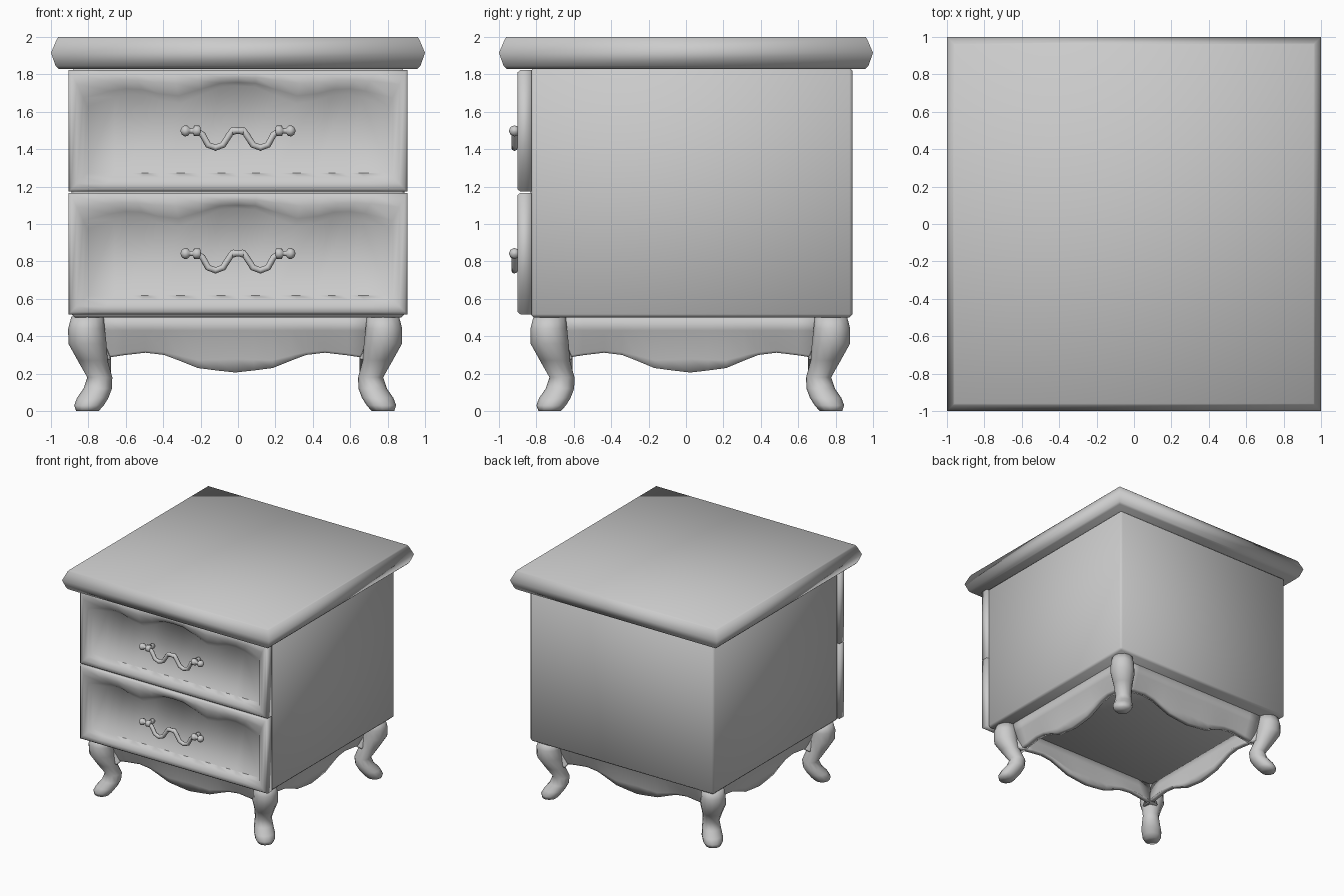
import bpy, bmesh, math
from mathutils import Vector

if "Cube" in bpy.data.objects:
    bpy.data.objects.remove(bpy.data.objects["Cube"])

grey = bpy.data.materials.new("plain grey")
grey.use_nodes = True
grey.diffuse_color = (0.6, 0.6, 0.6, 1)
grey.node_tree.nodes["Principled BSDF"].inputs["Base Color"].default_value = (0.6, 0.6, 0.6, 1)


def finish(name, bm):
    bmesh.ops.recalc_face_normals(bm, faces=bm.faces)
    for f in bm.faces:
        f.smooth = True
    mesh = bpy.data.meshes.new(name)
    bm.to_mesh(mesh)
    bm.free()
    mesh.materials.append(grey)
    ob = bpy.data.objects.new(name, mesh)
    bpy.context.collection.objects.link(ob)
    return ob


def loft(name, rings, closed=False):
    """Skin a row of equal rings; cap the ends unless the row is a loop."""
    bm = bmesh.new()
    vs = [[bm.verts.new(p) for p in r] for r in rings]
    n = len(vs[0])
    pairs = list(zip(vs, vs[1:])) + ([(vs[-1], vs[0])] if closed else [])
    for a, b in pairs:
        for i in range(n):
            j = (i + 1) % n
            bm.faces.new((a[i], a[j], b[j], b[i]))
    if not closed:
        caps = [bm.faces.new(vs[0]), bm.faces.new(vs[-1])]
        bmesh.ops.triangulate(bm, faces=caps)
    return finish(name, bm)


def lerp_table(table, x):
    for (x0, z0), (x1, z1) in zip(table, table[1:]):
        if x <= x1:
            t = (x - x0) / (x1 - x0)
            return z0 + (z1 - z0) * t
    return table[-1][1]


def square(hx, hy, z):
    return [(-hx, -hy, z), (hx, -hy, z), (hx, hy, z), (-hx, hy, z)]


# Moulded top slab
loft("table_top", [square(w, w, z) for w, z in
                   ((0.96, 1.83), (0.975, 1.845), (1.0, 1.915), (0.968, 1.99), (0.96, 2.0))])

# Cabinet body
bm = bmesh.new()
bmesh.ops.create_cube(bm, size=1)
for v in bm.verts:
    v.co = (v.co.x * 1.78, v.co.y * 1.723 + 0.03, v.co.z * 1.335 + 1.1675)
bmesh.ops.bevel(bm, geom=bm.edges[:], offset=0.018, segments=1, affect='EDGES')
finish("cabinet_body", bm)

# Drawer fronts with a scalloped sunken panel
SCALLOP = [(0, 0.565), (0.09, 0.56), (0.2, 0.515), (0.31, 0.47), (0.41, 0.485),
           (0.5, 0.515), (0.58, 0.52), (0.66, 0.505), (0.805, 0.455)]
HALF, HEIGHT = 0.905, 0.65
COLS = [-x for x, _ in SCALLOP[:0:-1]] + [x for x, _ in SCALLOP]


def drawer_ring(z0, y, inset, t):
    """t = 0 is the plain outer rectangle, t = 1 the scalloped panel outline."""
    w = (HALF - inset) * (1 - t) + 0.805 * t
    lo = inset * (1 - t) + 0.1 * t
    top = []
    for x in COLS:
        z = (HEIGHT - inset) * (1 - t) + lerp_table(SCALLOP, abs(x)) * t
        top.append((x / 0.805 * w, y, z0 + z))
    return top + [(x, y, z0 + lo) for x, _, _ in reversed(top)]


def drawer(name, z0):
    loft(name, [drawer_ring(z0, y, inset, t) for y, inset, t in
                ((-0.825, 0, 0), (-0.885, 0, 0), (-0.9, 0.012, 0),
                 (-0.9, 0.012, 0.35), (-0.885, 0.012, 0.75), (-0.855, 0, 1))])


# Drop handle: bail, ball ends, collars and posts
def tube(name, pts, radii, sides=8):
    pts = [Vector(p) for p in pts]
    rings = []
    for i, p in enumerate(pts):
        d = (pts[min(i + 1, len(pts) - 1)] - pts[max(i - 1, 0)]).normalized()
        u = d.cross(Vector((0, 1, 0)))
        u = (u if u.length > 0.1 else d.cross(Vector((1, 0, 0)))).normalized()
        w = d.cross(u)
        rings.append([p + radii[i] * (u * math.cos(a) + w * math.sin(a))
                      for a in (math.tau * k / sides for k in range(sides))])
    return loft(name, rings)


BAIL = [(0, 0), (0.03, 0.003), (0.045, -0.02), (0.08, -0.075), (0.12, -0.09),
        (0.16, -0.075), (0.19, -0.02), (0.225, 0)]


def handle(name, z):
    y = -0.917
    half = [(x, y, z + h) for x, h in BAIL]
    path = [(-a, b, c) for a, b, c in half[:0:-1]] + half
    tube(name + "_bail", path, [0.017] * len(path))
    tube(name + "_centre_bead", [(x, y, z) for x in (-0.035, -0.025, 0, 0.025, 0.035)],
         [0.012, 0.022, 0.013, 0.022, 0.012])
    for s, side in ((-1, "right"), (1, "left")):
        tube(f"{name}_{side}_end", [(s * x, y, z) for x in
             (0.2, 0.205, 0.235, 0.24, 0.258, 0.268, 0.285, 0.3, 0.307)],
             [0.018, 0.028, 0.028, 0.014, 0.014, 0.027, 0.03, 0.02, 0.004])
        tube(f"{name}_{side}_post", [(s * 0.222, v, z) for v in (-0.92, -0.84)], [0.02, 0.02])


for label, z0 in (("lower", 0.517), ("upper", 1.173)):
    drawer(label + "_drawer", z0)
    handle(label + "_handle", z0 + 0.325)

# Curved legs: height, outward shift, radius
LEG = [(0.505, 0, 0.086), (0.44, 0.005, 0.098), (0.36, 0, 0.102), (0.27, -0.028, 0.08),
       (0.18, -0.066, 0.067), (0.12, -0.055, 0.076), (0.07, -0.028, 0.084),
       (0.03, -0.008, 0.079), (0, 0, 0.06)]
CX, CY = -0.015, 0.023
for sx, side in ((-1, "right"), (1, "left")):
    for sy, end in ((-1, "front"), (1, "back")):
        loft(f"{end}_{side}_leg", [
            [(CX + sx * (0.79 + d) + r * math.cos(a), CY + sy * (0.752 + d) + r * math.sin(a), z)
             for a in (math.tau * k / 12 for k in range(12))] for z, d, r in LEG])

# Scalloped apron boards between the legs, leaning in towards the bottom
EDGE = [(0, 0.206), (0.1, 0.217), (0.2, 0.23), (0.3, 0.27), (0.38, 0.3),
        (0.48, 0.312), (0.6, 0.298), (0.75, 0.275)]
STATIONS = [-x for x, _ in EDGE[:0:-1]] + [x for x, _ in EDGE]


def apron(name, turn, depth, width):
    rings = []
    for x in STATIONS:
        zb = lerp_table(EDGE, abs(x))
        zm = zb + 0.012 + 0.06 * max(0, 1 - abs(x) / 0.4)
        section = [(0, 0.505), (-0.025, 0.43), (-0.075, zm), (-0.08, zb),
                   (-0.125, zb), (-0.12, zm), (-0.07, 0.43), (-0.05, 0.505)]
        ring = []
        for out, z in section:
            p, q = x * width / 0.75, -(depth + out)
            c, s = math.cos(turn), math.sin(turn)
            ring.append((CX + c * p - s * q, CY + s * p + c * q, z))
        rings.append(ring)
    loft(name, rings)


for i, side in enumerate(("front", "left", "back", "right")):
    apron(side + "_apron", i * math.pi / 2, 0.79 if i % 2 else 0.755, 0.72 if i % 2 else 0.75)
